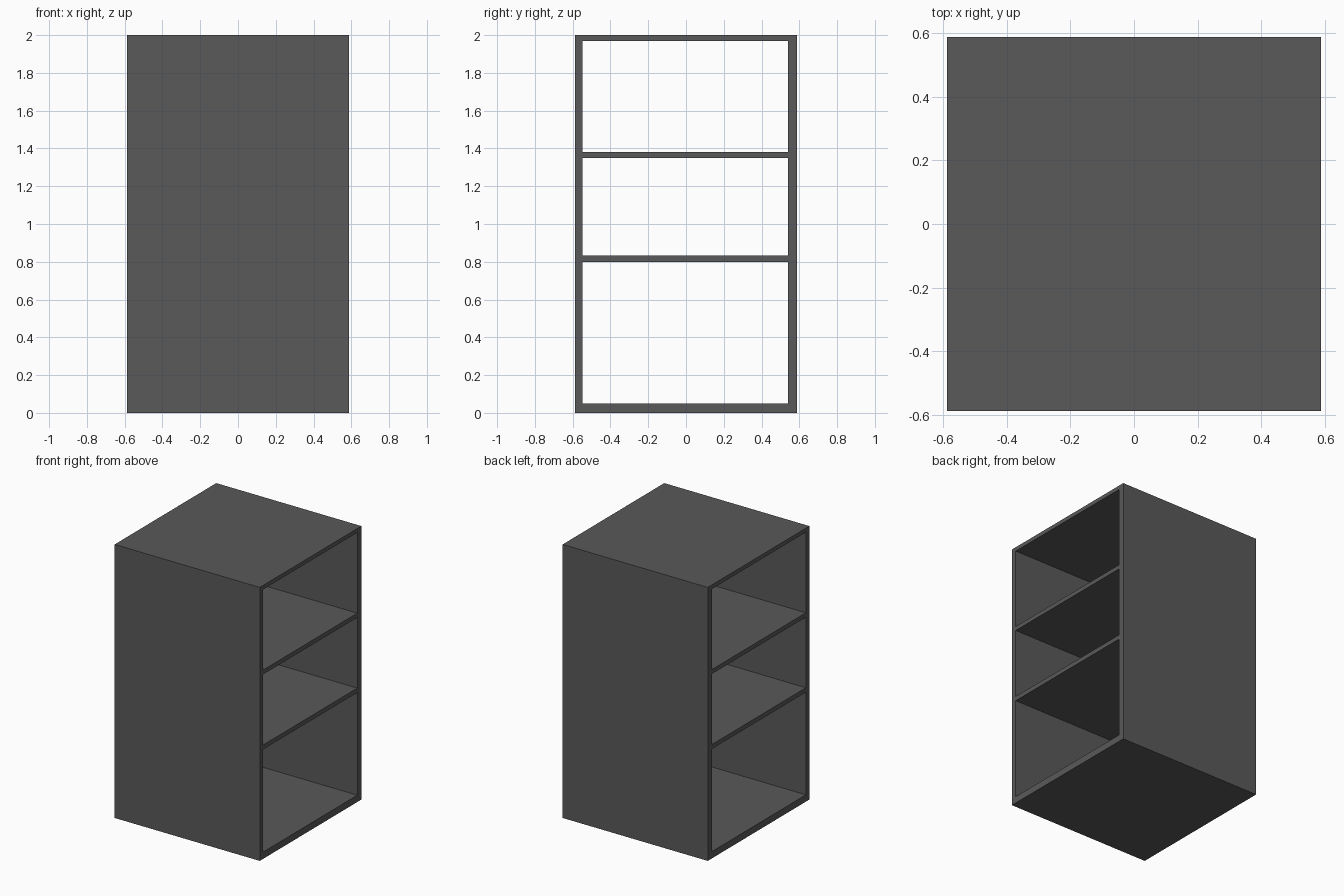
import bpy
import bmesh

cube = bpy.data.objects.get("Cube")
if cube:
    bpy.data.objects.remove(cube, do_unlink=True)

HALF = 0.587           # half width and half depth
HEIGHT = 2.0
INNER_FRONT, INNER_BACK = -0.547, 0.54
FLOOR_TOP, CEILING = 0.05, 1.97

grey = bpy.data.materials.new("dark_grey")
grey.use_nodes = True
colour = (0.1, 0.1, 0.1, 1)
grey.diffuse_color = colour
grey.node_tree.nodes["Principled BSDF"].inputs["Base Color"].default_value = colour


def finish(name, bm):
    bmesh.ops.recalc_face_normals(bm, faces=bm.faces)
    mesh = bpy.data.meshes.new(name)
    bm.to_mesh(mesh)
    bm.free()
    mesh.materials.append(grey)
    obj = bpy.data.objects.new(name, mesh)
    bpy.context.collection.objects.link(obj)
    return obj


def rectangle(bm, y0, y1, z0, z1):
    corners = [(y0, z0), (y1, z0), (y1, z1), (y0, z1)]
    return [bm.verts.new((-HALF, y, z)) for y, z in corners]


def extrude_across(bm):
    result = bmesh.ops.extrude_face_region(bm, geom=bm.faces[:])
    verts = [v for v in result["geom"] if isinstance(v, bmesh.types.BMVert)]
    bmesh.ops.translate(bm, verts=verts, vec=(2 * HALF, 0, 0))


# Carcass: a rectangular tube, open at the left and right ends
bm = bmesh.new()
outer = rectangle(bm, -HALF, HALF, 0, HEIGHT)
inner = rectangle(bm, INNER_FRONT, INNER_BACK, FLOOR_TOP, CEILING)
for i in range(4):
    j = (i + 1) % 4
    bm.faces.new((outer[i], outer[j], inner[j], inner[i]))
extrude_across(bm)
finish("cabinet_carcass", bm)

# Shelves spanning the inside of the carcass
for name, bottom, top in (("lower_shelf", 0.8, 0.833), ("upper_shelf", 1.349, 1.381)):
    bm = bmesh.new()
    bm.faces.new(rectangle(bm, INNER_FRONT, INNER_BACK, bottom, top))
    extrude_across(bm)
    finish(name, bm)
